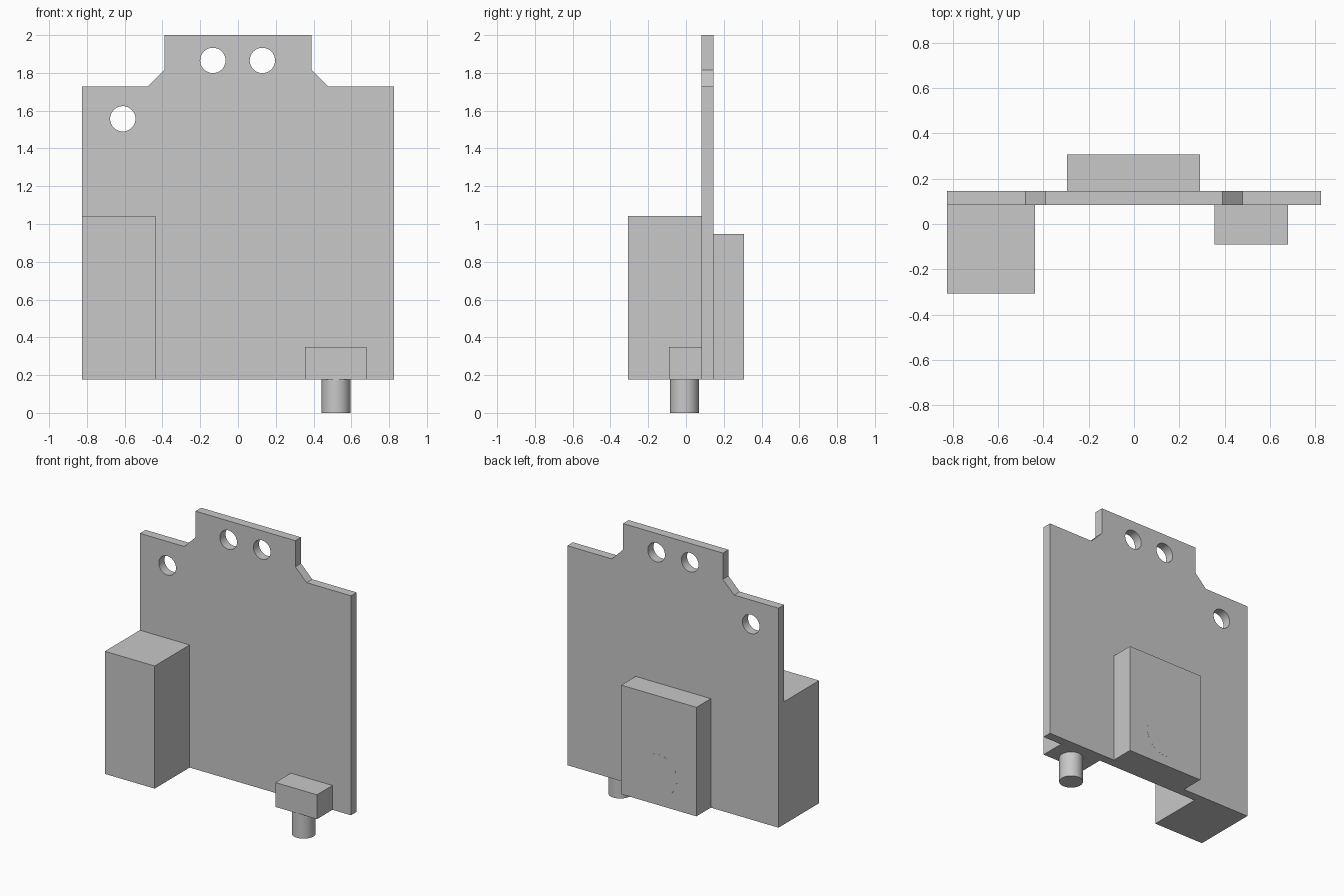
import bpy
import bmesh
import math

cube = bpy.data.objects.get("Cube")
if cube:
    bpy.data.objects.remove(cube, do_unlink=True)

BASE_Z = 0.177
PLATE_FRONT, PLATE_BACK = 0.083, 0.146

# Single light grey for the whole model
grey = bpy.data.materials.new("light grey")
grey.use_nodes = True
grey.diffuse_color = (0.58, 0.58, 0.58, 1)
grey.node_tree.nodes["Principled BSDF"].inputs["Base Color"].default_value = grey.diffuse_color


def add_object(name, mesh):
    obj = bpy.data.objects.new(name, mesh)
    bpy.context.collection.objects.link(obj)
    mesh.materials.clear()
    mesh.materials.append(grey)
    return obj


def smooth(obj):
    bpy.ops.object.select_all(action="DESELECT")
    obj.select_set(True)
    bpy.context.view_layer.objects.active = obj
    bpy.ops.object.shade_smooth_by_angle(angle=math.radians(30))


def box(name, low, high):
    bm = bmesh.new()
    bmesh.ops.create_cube(bm, size=1)
    for v in bm.verts:
        v.co = [a + (c + 0.5) * (b - a) for a, b, c in zip(low, high, v.co)]
    mesh = bpy.data.meshes.new(name)
    bm.to_mesh(mesh)
    bm.free()
    return add_object(name, mesh)


def cylinder(name, radius, depth, location, tilt=0):
    bm = bmesh.new()
    bmesh.ops.create_cone(bm, cap_ends=True, segments=48,
                          radius1=radius, radius2=radius, depth=depth)
    mesh = bpy.data.meshes.new(name)
    bm.to_mesh(mesh)
    bm.free()
    obj = add_object(name, mesh)
    obj.location = location
    obj.rotation_euler.x = tilt
    smooth(obj)
    return obj


def circle(cx, cz, radius, count=40):
    angles = [2 * math.pi * i / count for i in range(count)]
    return [(cx + radius * math.cos(a), cz + radius * math.sin(a)) for a in angles]


def plate(name, loops, front, back):
    """Extruded outline; loops after the first become holes."""
    curve = bpy.data.curves.new(name, "CURVE")
    curve.dimensions = "2D"
    curve.fill_mode = "BOTH"
    curve.extrude = (back - front) / 2
    for loop in loops:
        spline = curve.splines.new("POLY")
        spline.points.add(len(loop) - 1)
        for point, (x, z) in zip(spline.points, loop):
            point.co = (x, z, 0, 1)
        spline.use_cyclic_u = True
    temp = bpy.data.objects.new("outline", curve)
    bpy.context.collection.objects.link(temp)
    graph = bpy.context.evaluated_depsgraph_get()
    mesh = bpy.data.meshes.new_from_object(temp.evaluated_get(graph))
    bpy.data.objects.remove(temp, do_unlink=True)
    bm = bmesh.new()
    bm.from_mesh(mesh)
    bmesh.ops.remove_doubles(bm, verts=bm.verts, dist=1e-5)
    bmesh.ops.recalc_face_normals(bm, faces=bm.faces)
    bm.to_mesh(mesh)
    bm.free()
    mesh.name = name
    obj = add_object(name, mesh)
    obj.location.y = (front + back) / 2
    obj.rotation_euler.x = math.pi / 2
    smooth(obj)
    return obj


# Upright plate: mirrored outline with a raised tab and three holes
half = [(0.825, BASE_Z), (0.825, 1.727), (0.478, 1.727), (0.39, 1.815), (0.39, 2.0)]
outline = half + [(-x, z) for x, z in reversed(half)]
holes = [circle(x, z, 0.067) for x, z in ((-0.133, 1.866), (0.129, 1.866), (-0.61, 1.557))]
plate("mounting_plate", [outline] + holes, PLATE_FRONT, PLATE_BACK)

# Blocks attached to the plate
box("front_block", (-0.825, -0.307, BASE_Z), (-0.436, PLATE_FRONT, 1.043))
box("back_block", (-0.296, PLATE_BACK, BASE_Z), (0.291, 0.307, 0.947))
box("connector_block", (0.355, -0.09, BASE_Z), (0.68, PLATE_FRONT, 0.349))

# Connector pin pointing down and flush round mark on the back block
cylinder("connector_pin", 0.076, BASE_Z, (0.519, -0.008, BASE_Z / 2))
cylinder("round_mark", 0.145, 0.004, (0, 0.3055, 0.39), math.pi / 2)
